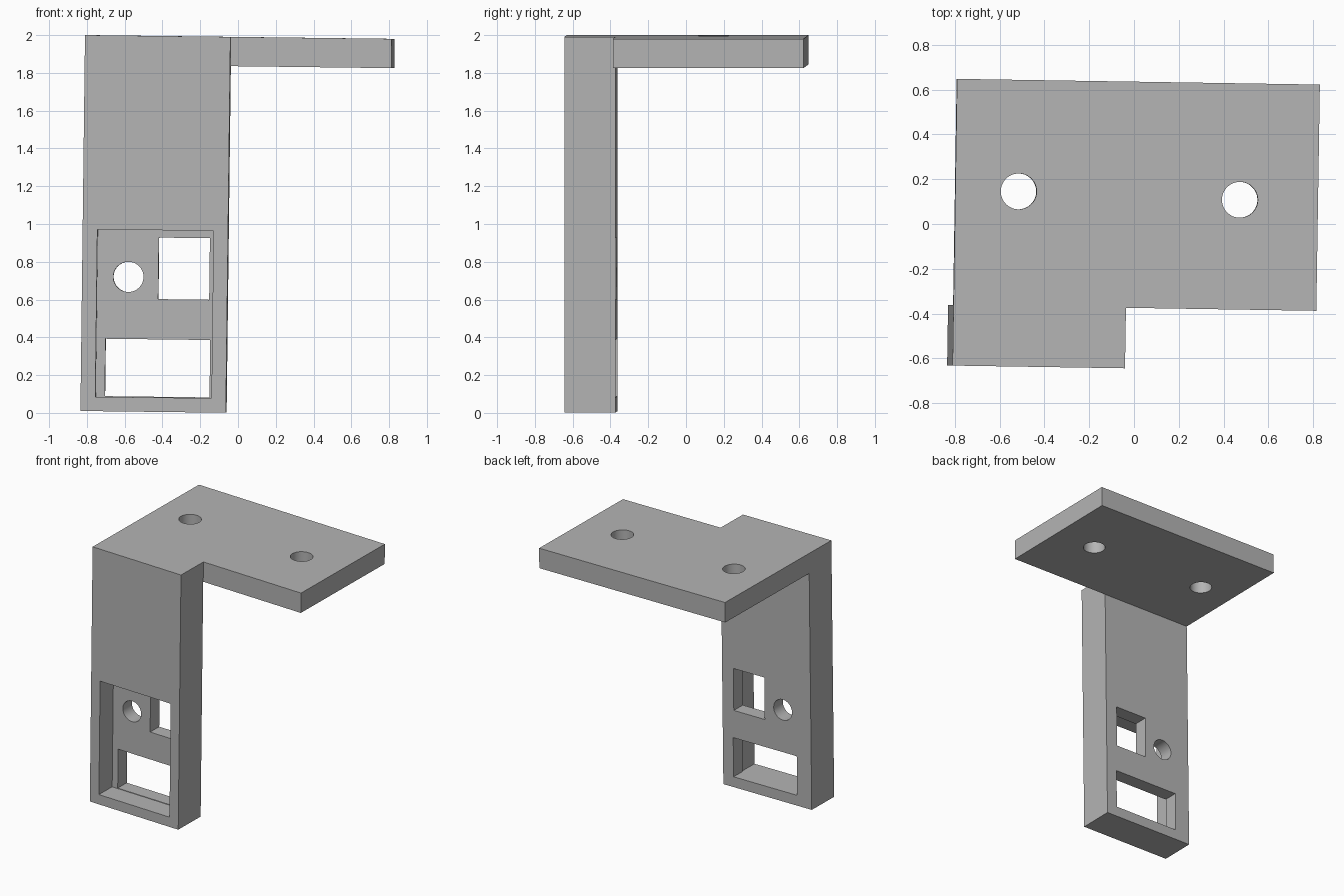
import bpy, bmesh, math
from mathutils import Matrix, Vector

default = bpy.data.objects.get("Cube")
if default:
    bpy.data.objects.remove(default, do_unlink=True)

# Single plain grey
grey = bpy.data.materials.new("plain_grey")
grey.use_nodes = True
GREY = (0.46, 0.46, 0.46, 1)
grey.diffuse_color = GREY
grey.node_tree.nodes["Principled BSDF"].inputs["Base Color"].default_value = GREY

# Local frame: origin at the top front right corner, z downwards is negative
WIDTH, DEPTH, HEIGHT = 1.62, 1.28, 1.99
POST_W, POST_D, PLATE_T = 0.77, 0.27, 0.155
RECESS_D = 0.16


def finish(bm, name):
    bmesh.ops.recalc_face_normals(bm, faces=bm.faces)
    mesh = bpy.data.meshes.new(name)
    bm.to_mesh(mesh)
    bm.free()
    obj = bpy.data.objects.new(name, mesh)
    bpy.context.collection.objects.link(obj)
    mesh.materials.append(grey)
    return obj


def box(name, low, high):
    low, high = Vector(low), Vector(high)
    bm = bmesh.new()
    bmesh.ops.create_cube(bm, size=1)
    bmesh.ops.scale(bm, vec=high - low, verts=bm.verts)
    bmesh.ops.translate(bm, vec=(low + high) / 2, verts=bm.verts)
    return finish(bm, name)


def drill(name, centre, radius, length, along_y=False):
    bm = bmesh.new()
    bmesh.ops.create_cone(bm, cap_ends=True, segments=64, radius1=radius,
                          radius2=radius, depth=length)
    if along_y:
        bmesh.ops.rotate(bm, matrix=Matrix.Rotation(math.pi / 2, 3, 'X'), verts=bm.verts)
    bmesh.ops.translate(bm, vec=centre, verts=bm.verts)
    return finish(bm, name)


def combine(target, tool, operation):
    mod = target.modifiers.new(operation, 'BOOLEAN')
    mod.operation, mod.solver, mod.object = operation, 'EXACT', tool
    bpy.context.view_layer.objects.active = target
    bpy.ops.object.modifier_apply(modifier=mod.name)
    bpy.data.objects.remove(tool, do_unlink=True)


# Bracket side profile (an L) swept across the post width
bm = bmesh.new()
profile = [(0, 0), (DEPTH, 0), (DEPTH, -PLATE_T), (POST_D, -PLATE_T),
           (POST_D, -HEIGHT), (0, -HEIGHT)]
face = bm.faces.new([bm.verts.new((0, y, z)) for y, z in profile])
swept = bmesh.ops.extrude_face_region(bm, geom=[face])["geom"]
bmesh.ops.translate(bm, vec=(POST_W, 0, 0),
                    verts=[v for v in swept if isinstance(v, bmesh.types.BMVert)])
bracket = finish(bm, "mounting_bracket")

# Top plate widened past the post
combine(bracket, box("plate_extension", (POST_W - 0.3, POST_D, -PLATE_T),
                     (WIDTH, DEPTH, 0)), 'UNION')

# Front recess, its two windows and round hole, and the plate's screw holes
cutters = [
    box("front_recess", (0.078, -0.1, -1.914), (0.693, RECESS_D, -1.028)),
    box("upper_window", (0.402, 0.1, -1.393), (0.672, 0.4, -1.067)),
    box("lower_window", (0.126, 0.1, -1.91), (0.68, 0.4, -1.606)),
    drill("round_hole", (0.243, 0.25, -1.277), 0.08, 0.3, along_y=True),
    drill("screw_hole_right", (0.283, 0.782, -0.08), 0.08, 0.5),
    drill("screw_hole_left", (1.271, 0.760, -0.08), 0.08, 0.5),
]
for cutter in cutters:
    combine(bracket, cutter, 'DIFFERENCE')

# Slight lean of the whole part
lean = (Matrix.Translation((-0.81, -0.632, 2.0))
        @ Matrix.Rotation(math.radians(-0.9), 4, 'Z')
        @ Matrix.Rotation(math.radians(0.7), 4, 'Y'))
bracket.data.transform(lean)

bpy.ops.object.select_all(action='DESELECT')
bracket.select_set(True)
bpy.context.view_layer.objects.active = bracket
bpy.ops.object.shade_smooth_by_angle(angle=math.radians(30))
